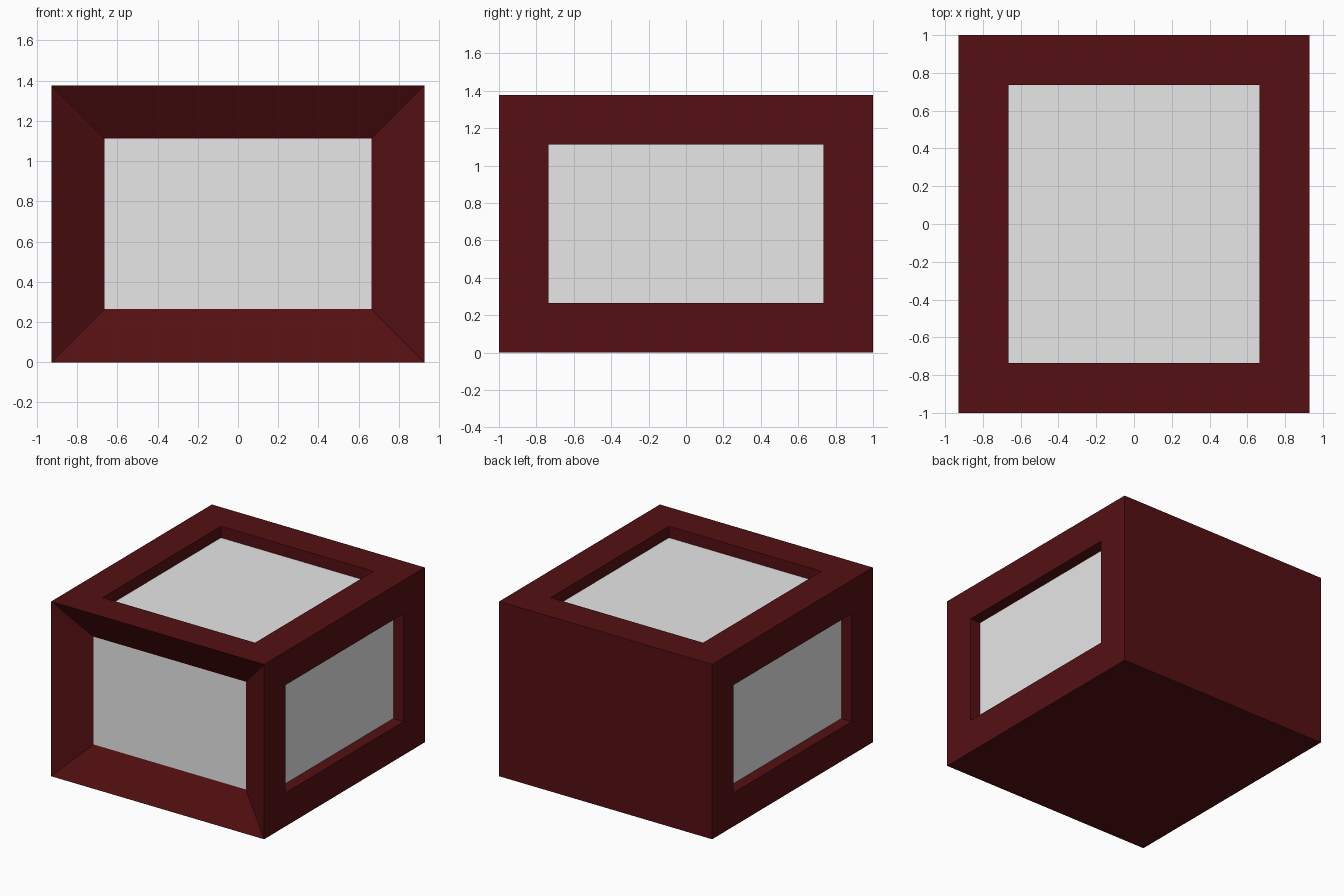
import bpy
import bmesh
from mathutils import Vector

old = bpy.data.objects.get("Cube")
if old:
    bpy.data.objects.remove(old, do_unlink=True)

SIZE = Vector((1.856, 2.0, 1.377))
MARGIN = 0.264
SLOPE_DEPTH = 0.15
RECESS_DEPTH = 0.09


def material(name, color):
    mat = bpy.data.materials.new(name)
    mat.use_nodes = True
    mat.diffuse_color = color
    mat.node_tree.nodes["Principled BSDF"].inputs["Base Color"].default_value = color
    return mat


def face_toward(bm, direction):
    return max(bm.faces, key=lambda f: f.calc_center_median().dot(direction))


# Solid case
bm = bmesh.new()
bmesh.ops.create_cube(bm, size=1)
bmesh.ops.scale(bm, vec=SIZE, verts=bm.verts)
bm.normal_update()

# Front panel with sloping surround
front = face_toward(bm, Vector((0, -1, 0)))
sides = [face_toward(bm, Vector(d)) for d in ((1, 0, 0), (-1, 0, 0), (0, 0, 1))]
bmesh.ops.inset_individual(bm, faces=[front], thickness=MARGIN,
                           depth=-SLOPE_DEPTH, use_even_offset=True)

# Side and top panels with straight recess walls
bmesh.ops.inset_individual(bm, faces=sides, thickness=MARGIN, use_even_offset=True)
bmesh.ops.inset_individual(bm, faces=sides, thickness=0, depth=-RECESS_DEPTH)

# Pale panels
for face in [front] + sides:
    face.material_index = 1

bmesh.ops.translate(bm, vec=(0, 0, SIZE.z / 2), verts=bm.verts)
mesh = bpy.data.meshes.new("panelled_case")
bm.to_mesh(mesh)
bm.free()
mesh.materials.append(material("dark red", (0.089, 0.005, 0.006, 1)))
mesh.materials.append(material("pale grey", (0.8, 0.8, 0.8, 1)))
case = bpy.data.objects.new("panelled_case", mesh)
bpy.context.collection.objects.link(case)
